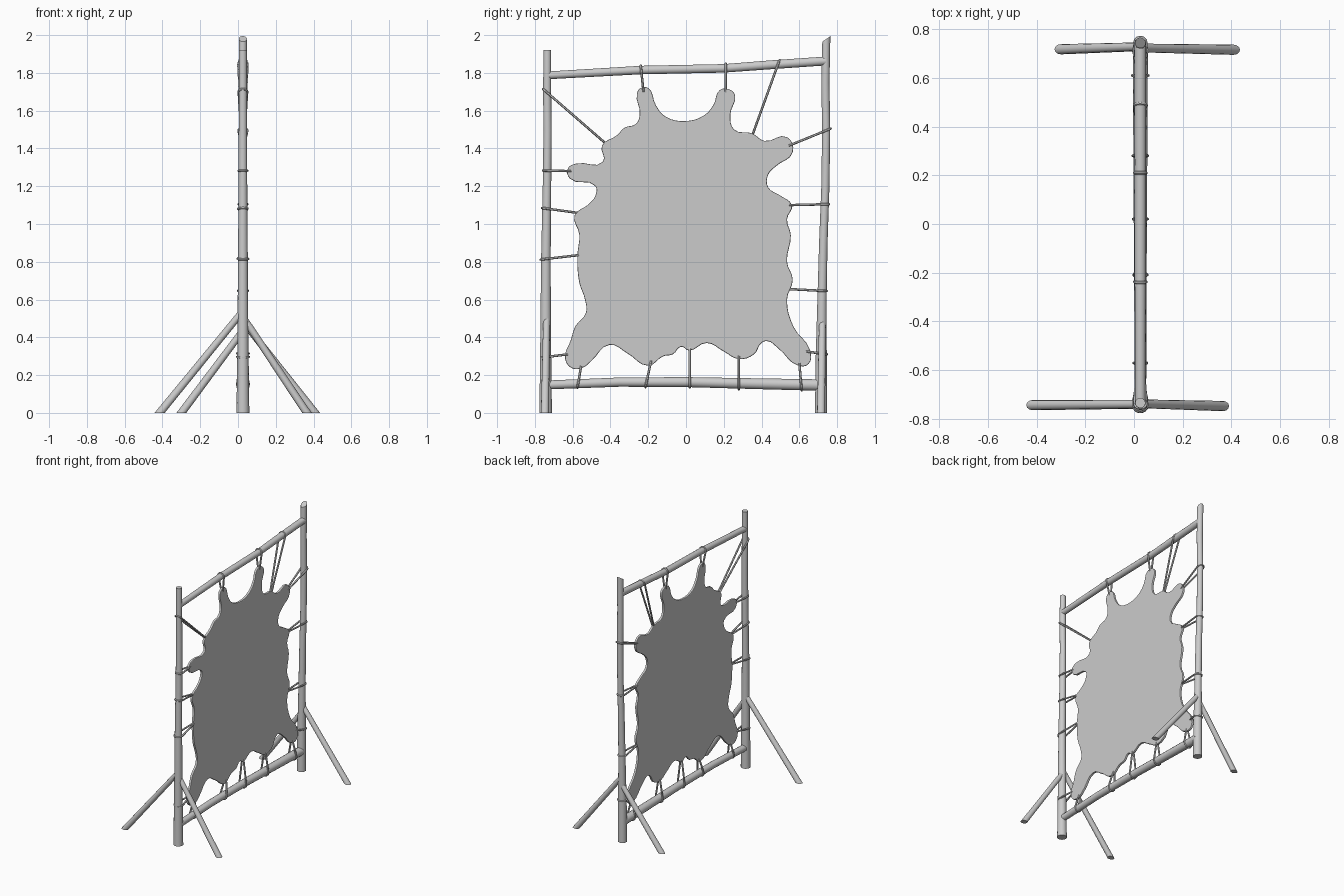
import bpy, math
from mathutils import Vector

if "Cube" in bpy.data.objects:
    bpy.data.objects.remove(bpy.data.objects["Cube"])

CX = 0.026  # plane of the frame


def tube(name, pts, radii, ref, sides=14, closed=False, slope=0.0):
    """Sweep a round section along pts; ends resting on the ground are cut flat."""
    pts = [Vector(p) for p in pts]
    ref = Vector(ref).normalized()
    n = len(pts)
    verts, faces = [], []
    for i, p in enumerate(pts):
        a = pts[(i - 1) % n] if closed else pts[max(i - 1, 0)]
        b = pts[(i + 1) % n] if closed else pts[min(i + 1, n - 1)]
        t = (b - a).normalized()
        v = t.cross(ref).normalized()
        u = v.cross(t)
        for k in range(sides):
            ang = 2 * math.pi * k / sides
            q = p + radii[i] * (math.cos(ang) * u + math.sin(ang) * v)
            if i == 0 and not closed and p.z == 0:
                q -= t * (q.z / t.z)
            if i == n - 1:
                q.z += slope * (q.y - p.y)
            verts.append(q)
    for i in range(n if closed else n - 1):
        for k in range(sides):
            k2, j = (k + 1) % sides, (i + 1) % n
            faces.append((i * sides + k, i * sides + k2, j * sides + k2, j * sides + k))
    if not closed:
        faces.append(tuple(reversed(range(sides))))
        faces.append(tuple(range((n - 1) * sides, n * sides)))
    me = bpy.data.meshes.new(name)
    me.from_pydata(verts, [], faces)
    ob = bpy.data.objects.new(name, me)
    bpy.context.collection.objects.link(ob)
    smooth(ob)
    return ob


def smooth(ob):
    bpy.ops.object.select_all(action='DESELECT')
    ob.select_set(True)
    bpy.context.view_layer.objects.active = ob
    bpy.ops.object.mode_set(mode='EDIT')
    bpy.ops.mesh.select_all(action='SELECT')
    bpy.ops.mesh.normals_make_consistent(inside=False)
    bpy.ops.object.mode_set(mode='OBJECT')
    bpy.ops.object.shade_smooth_by_angle(angle=math.radians(40))


def pole(name, yzr, slope=0.0):
    tube(name, [(CX, y, z) for y, z, r in yzr], [r for y, z, r in yzr], (1, 0, 0), slope=slope)


# Gently bent upright posts
pole("left_post", [(-.743, 0, .034), (-.743, .4, .029), (-.742, .8, .026), (-.736, 1.2, .023),
                   (-.733, 1.5, .022), (-.735, 1.7, .022), (-.734, 1.92, .021)])
pole("right_post", [(.714, 0, .032), (.716, .3, .030), (.720, .6, .025), (.727, .9, .023),
                    (.738, 1.2, .022), (.742, 1.5, .022), (.738, 1.75, .022), (.743, 1.98, .022)], 0.7)

# Cross bars
pole("top_bar", [(-.73, 1.787, .021), (-.45, 1.803, .022), (-.24, 1.815, .023),
                 (.2, 1.824, .023), (.45, 1.843, .024), (.74, 1.863, .024)])
pole("bottom_bar", [(-.735, .148, .024), (-.35, .163, .025), (0, .163, .027),
                    (.35, .155, .029), (.72, .147, .031)])

# Slanted props, cut flat on the ground
for name, x, y0, y1, z in [("left_prop_back", -.415, -.743, -.740, .525),
                           ("left_prop_front", .365, -.747, -.738, .49),
                           ("right_prop_back", -.30, .717, .727, .42),
                           ("right_prop_front", .408, .715, .722, .47)]:
    tube(name, [(x, y0, 0), (CX - .012 * (1 if x < 0 else -1), y1, z)], [.021, .018], (0, 1, 0), 12)

# Stretched hide: rounded outline with a thin bevelled edge
outline = [(-.26, 1.69), (-.24, 1.72), (-.20, 1.72), (-.16, 1.63), (-.11, 1.57), (-.005, 1.545),
           (.095, 1.575), (.145, 1.63), (.18, 1.71), (.235, 1.71), (.26, 1.68), (.235, 1.58),
           (.255, 1.50), (.35, 1.48), (.415, 1.44), (.535, 1.46), (.565, 1.38), (.475, 1.305),
           (.435, 1.26), (.435, 1.195), (.50, 1.15), (.56, 1.10), (.535, 1.025), (.555, .94),
           (.535, .80), (.565, .705), (.535, .60), (.57, .455), (.655, .335), (.65, .26),
           (.595, .25), (.49, .34), (.43, .38), (.40, .37), (.36, .31), (.28, .285), (.20, .325),
           (.11, .37), (.015, .33), (-.025, .35), (-.07, .31), (-.12, .30), (-.20, .25),
           (-.31, .315), (-.405, .36), (-.50, .275), (-.545, .24), (-.60, .235), (-.64, .285),
           (-.61, .385), (-.585, .46), (-.53, .53), (-.535, .60), (-.565, .69), (-.575, .83),
           (-.565, .945), (-.59, 1.045), (-.515, 1.105), (-.48, 1.15), (-.48, 1.20),
           (-.615, 1.24), (-.625, 1.295), (-.58, 1.32), (-.44, 1.33), (-.445, 1.415),
           (-.365, 1.47), (-.325, 1.51), (-.265, 1.53), (-.245, 1.58)]
cu = bpy.data.curves.new("hide_outline", 'CURVE')
cu.dimensions = '2D'
cu.fill_mode = 'BOTH'
cu.extrude, cu.bevel_depth, cu.bevel_resolution, cu.offset = .004, .005, 1, -.005
sp = cu.splines.new('BEZIER')
sp.bezier_points.add(len(outline) - 1)
sp.use_cyclic_u = True
sp.resolution_u = 4
for bp, (y, z) in zip(sp.bezier_points, outline):
    bp.co = (y, z, 0)
    bp.handle_left_type = bp.handle_right_type = 'AUTO'
hide = bpy.data.objects.new("hide", cu)
bpy.context.collection.objects.link(hide)
hide.rotation_euler = (math.pi / 2, 0, math.pi / 2)
hide.location.x = CX
bpy.ops.object.select_all(action='DESELECT')
hide.select_set(True)
bpy.context.view_layer.objects.active = hide
bpy.ops.object.convert(target='MESH')
smooth(bpy.context.object)

# Lacing: each cord is a loop from the hide around the far side of a pole
cords = [(-.435, 1.435, -.757, 1.715, .023), (-.61, 1.28, -.757, 1.283, .024),
         (-.58, 1.06, -.763, 1.085, .025), (-.57, .835, -.77, .812, .028),
         (-.625, .31, -.768, .293, .031), (-.225, 1.70, -.24, 1.839, .024),
         (.21, 1.70, .21, 1.85, .024), (.355, 1.48, .495, 1.868, .025),
         (.545, 1.415, .766, 1.505, .024), (.55, 1.10, .757, 1.105, .024),
         (.555, .655, .745, .645, .027), (.64, .325, .746, .31, .031),
         (-.555, .25, -.575, .133, .026), (-.185, .275, -.215, .136, .027),
         (.02, .345, .02, .134, .029), (.28, .30, .28, .125, .030), (.6, .265, .612, .118, .032)]
for i, (y0, z0, y1, z1, r) in enumerate(cords):
    start, tip = Vector((CX, y0, z0)), Vector((CX, y1, z1))
    d = (tip - start).normalized()
    mid = tip - d * r
    side = Vector((1, 0, 0))
    path = [start + side * .006, start - d * .008, start - side * .006]
    for k in range(7):
        a = math.pi * k / 6
        path.append(mid - side * r * math.cos(a) + d * r * math.sin(a))
    tube(f"cord_{i + 1}", path, [.0065] * len(path), side.cross(d), 6, closed=True)
